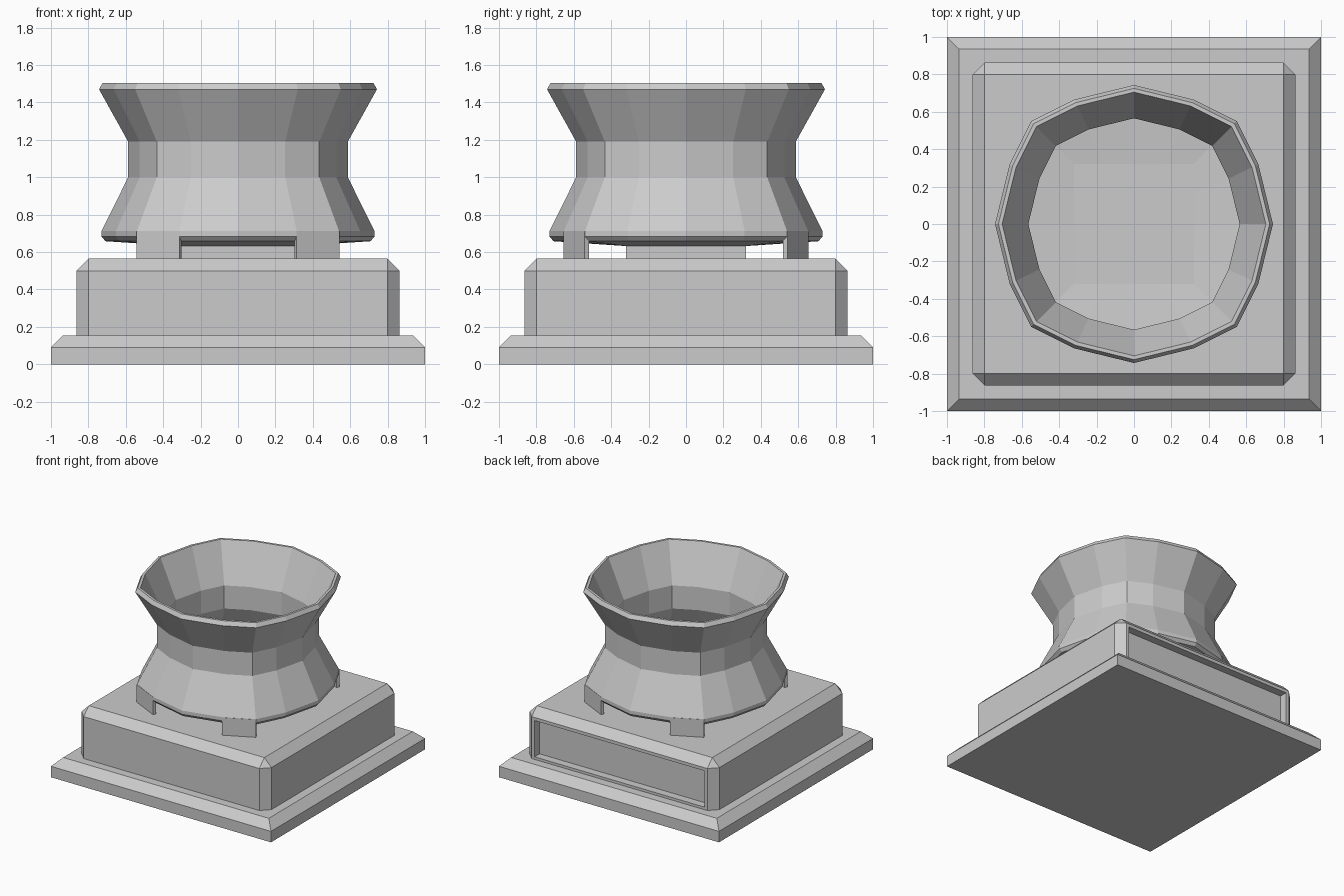
import bpy, bmesh
from mathutils import Vector

if "Cube" in bpy.data.objects:
    bpy.data.objects.remove(bpy.data.objects["Cube"])


def quarter_turns(points):
    # repeat one quarter outline around the z axis
    out = []
    for _ in range(4):
        out += points
        points = [(-y, x) for x, y in points]
    return out


SQUARE4 = quarter_turns([(1, 1)])
SQUARE16 = quarter_turns([(1, 0), (1, 0.5), (1, 1), (0.5, 1)])
ROUND16 = quarter_turns([(1, 0), (0.895, 0.43), (0.74, 0.74), (0.43, 0.895)])


def octagon(half, cut):
    k = half - cut
    return quarter_turns([(half, -k), (half, k)])


def finish(name, bm):
    bmesh.ops.recalc_face_normals(bm, faces=bm.faces)
    mesh = bpy.data.meshes.new(name)
    bm.to_mesh(mesh)
    bm.free()
    obj = bpy.data.objects.new(name, mesh)
    bpy.context.collection.objects.link(obj)
    return obj


def loft(rings):
    # rings: (outline, scale, z), bridged in order and capped at both ends
    bm = bmesh.new()
    loops = [[bm.verts.new((x * s, y * s, z)) for x, y in shape]
             for shape, s, z in rings]
    for a, b in zip(loops, loops[1:]):
        n = len(a)
        for i in range(n):
            bm.faces.new((a[i], a[(i + 1) % n], b[(i + 1) % n], b[i]))
    bm.faces.new(loops[0])
    bm.faces.new(loops[-1])
    bmesh.ops.recalc_face_normals(bm, faces=bm.faces)
    return bm


# wide bottom slab with chamfered top edge
finish("base_slab", loft([(SQUARE4, 1, 0), (SQUARE4, 1, 0.09),
                          (SQUARE4, 0.935, 0.155)]))

# pedestal block with chamfered corners and a sunken panel on the back
bm = loft([(octagon(0.863, 0.065), 1, 0.15), (octagon(0.863, 0.065), 1, 0.5),
           (SQUARE4 and quarter_turns([(0.798, -0.798), (0.798, 0.798)]), 1, 0.565)])
bmesh.ops.remove_doubles(bm, verts=bm.verts, dist=0.0001)
bm.normal_update()
back = max((f for f in bm.faces if f.normal.y > 0.99),
           key=lambda f: f.calc_area())
bmesh.ops.inset_region(bm, faces=[back], thickness=0.037)
panel = bmesh.ops.extrude_discrete_faces(bm, faces=[back])["faces"][0]
bmesh.ops.translate(bm, verts=panel.verts, vec=(0, -0.065, 0))
finish("pedestal_block", bm)

# waisted bowl: square foot, outer wall, rim, inner wall, square floor
bowl = [(SQUARE16, 0.32, 0.56), (SQUARE16, 0.32, 0.632)]
bowl += [(ROUND16, r, z) for r, z in (
    (0.708, 0.658), (0.73, 0.682), (0.73, 0.712), (0.587, 1.0), (0.587, 1.19),
    (0.743, 1.47), (0.725, 1.503), (0.705, 1.503), (0.565, 1.19),
    (0.565, 1.0), (0.705, 0.71), (0.7, 0.685))]
bowl += [(SQUARE16, 0.32, 0.655)]
finish("bowl", loft(bowl))

# four thin feet following the slanted facets of the bowl
for sx, sx_name in ((-1, "left"), (1, "right")):
    for sy, sy_name in ((-1, "front"), (1, "back")):
        bm = bmesh.new()
        a, b = Vector((0.314, 0.655)), Vector((0.542, 0.542))
        d = (b - a).normalized()
        inward = Vector((d.y, -d.x)) * 0.025
        outline = [a, b, b + inward, a + inward]
        face = bm.faces.new([bm.verts.new((p.x * sx, p.y * sy, 0.56))
                             for p in outline])
        top = bmesh.ops.extrude_face_region(bm, geom=[face])["geom"]
        bmesh.ops.translate(bm, vec=(0, 0, 0.15), verts=[
            v for v in top if isinstance(v, bmesh.types.BMVert)])
        finish(f"{sy_name}_{sx_name}_foot", bm)
